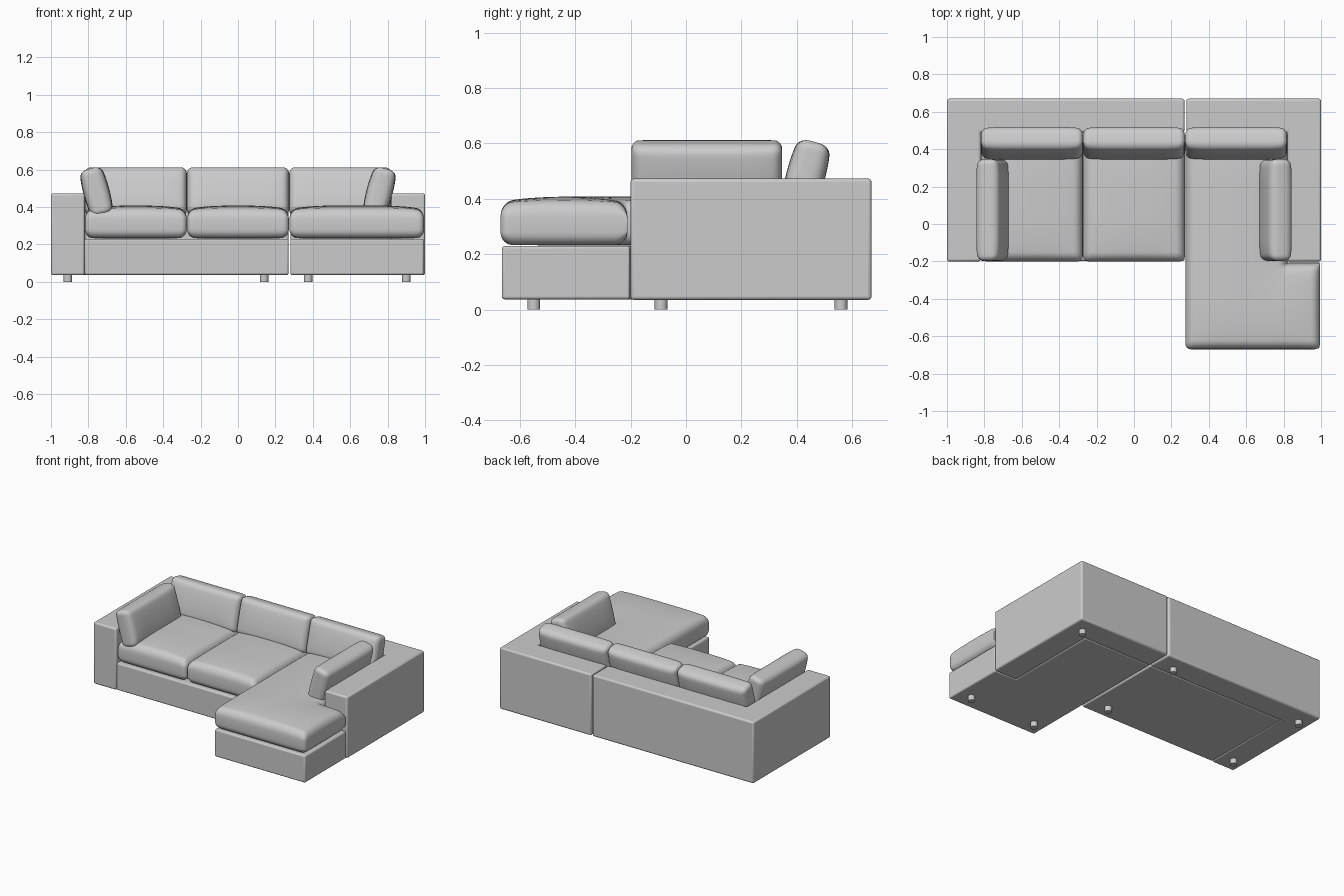
import bpy, bmesh
from math import sqrt, hypot, radians
from mathutils import Matrix

if "Cube" in bpy.data.objects:
    bpy.data.objects.remove(bpy.data.objects["Cube"])


def finish(bm, name, bevel=0.0):
    bmesh.ops.recalc_face_normals(bm, faces=bm.faces[:])
    me = bpy.data.meshes.new(name)
    bm.to_mesh(me)
    bm.free()
    ob = bpy.data.objects.new(name, me)
    bpy.context.collection.objects.link(ob)
    if bevel:
        m = ob.modifiers.new("soft_edges", 'BEVEL')
        m.width, m.segments, m.limit_method = bevel, 3, 'ANGLE'
    bpy.context.view_layer.objects.active = ob
    ob.select_set(True)
    bpy.ops.object.shade_smooth_by_angle(angle=radians(40))
    ob.select_set(False)
    return ob


def prism(name, outline, z0, z1, bevel=0.01):
    bm = bmesh.new()
    f = bm.faces.new([bm.verts.new((x, y, z0)) for x, y in outline])
    ext = bmesh.ops.extrude_face_region(bm, geom=[f])
    top = [v for v in ext["geom"] if isinstance(v, bmesh.types.BMVert)]
    bmesh.ops.translate(bm, vec=(0, 0, z1 - z0), verts=top)
    if not any(len(fc.verts) == len(outline) and
               abs(fc.calc_center_median().z - z0) < 1e-6 for fc in bm.faces):
        bm.faces.new([v for v in bm.verts if abs(v.co.z - z0) < 1e-6])
    return finish(bm, name, bevel)


def stops(half, extra=None):
    # grid lines, closer together near the edges
    near = [0, .002, .006, .012, .02, .03, .042]
    pts = {round(s * (half - d), 4) for d in near for s in (-1, 1)}
    n = max(4, int(half * 2 / 0.03))
    lim = half - .05
    pts |= {round(-lim + 2 * lim * i / n, 4) for i in range(n + 1)}
    if extra is not None:
        pts = {p for p in pts if not extra - .05 < p < extra + .006}
        pts |= {round(extra - d, 4) for d in near}
    return sorted(pts)


def dome(d, r):
    t = 1 - min(max(d, 0) / r, 1)
    return sqrt(1 - t * t)


def cushion(name, w, h, wall, rim, crown_top, crown_low, reach, matrix, notch=None):
    # pillow: upright wall, rounded rim and soft crown; optional corner notch
    a, b, rc = w / 2, h / 2, .03
    nx, ny = notch or (None, None)
    xs, ys = stops(a, nx), stops(b, ny)
    bm = bmesh.new()

    def point(x, y, side):
        ds = [a - x, a + x, b - y, b + y]
        if notch:
            ds.append(hypot(max(nx - x, 0), max(ny - y, 0)))
        r = c = 1
        for d in ds:
            r *= dome(d, rim)
            c *= dome(d, reach)
        z = side * (wall + rim * r + (crown_top if side > 0 else crown_low) * c)
        p, q = (abs(x) - a + rc) / rc, (abs(y) - b + rc) / rc
        if p > 0 and q > 0:
            p, q = p * sqrt(1 - q * q / 2), q * sqrt(1 - p * p / 2)
            x = (a - rc + p * rc) * (1 if x > 0 else -1)
            y = (b - rc + q * rc) * (1 if y > 0 else -1)
        return bm.verts.new((x, y, z))

    def cell(i, j):
        if not (0 <= i < len(xs) - 1 and 0 <= j < len(ys) - 1):
            return False
        return not (notch and xs[i] >= nx - 1e-5 and ys[j] >= ny - 1e-5)

    grids = [[[point(x, y, s) for y in ys] for x in xs] for s in (1, -1)]
    for i in range(len(xs) - 1):
        for j in range(len(ys) - 1):
            if not cell(i, j):
                continue
            ring = [(i, j), (i + 1, j), (i + 1, j + 1), (i, j + 1)]
            for g in grids:
                bm.faces.new([g[k][l] for k, l in ring])
            for n, (di, dj) in enumerate([(0, -1), (1, 0), (0, 1), (-1, 0)]):
                if not cell(i + di, j + dj):
                    (k, l), (m, o) = ring[n], ring[(n + 1) % 4]
                    t, u = grids
                    bm.faces.new([t[k][l], t[m][o], u[m][o], u[k][l]])
    bmesh.ops.delete(bm, geom=[v for v in bm.verts if not v.link_faces], context='VERTS')
    ob = finish(bm, name)
    ob.matrix_world = matrix
    return ob


# Arm-and-back frames
for name, s, end in (("left_frame", -1, .27), ("right_frame", 1, .28)):
    prism(name, [(s, -.2), (s * .82, -.2), (s * .82, .49), (end, .49), (end, .67), (s, .67)],
          .035, .473, .012)

# Seat bases
prism("sofa_base", [(-.82, -.197), (.27, -.197), (.27, .49), (-.82, .49)], .037, .23)
prism("chaise_base", [(.28, -.665), (.993, -.665), (.993, -.202), (.82, -.202),
                      (.82, .49), (.28, .49)], .037, .23)

# Seat cushions
for name, x in (("left_seat_cushion", -.546), ("middle_seat_cushion", 0)):
    cushion(name, .544, .69, .028, .045, .028, .002, .26,
            Matrix.Translation((x, .145, .307)))
cushion("chaise_seat_cushion", .72, 1.16, .028, .045, .028, .002, .26,
        Matrix.Translation((.635, -.09, .307)), notch=(.185, -.122))

# Leaning back and side cushions
lean = Matrix.Rotation(radians(75), 4, 'X')
pads = [("left_back_cushion", -.546, .432, 0), ("middle_back_cushion", 0, .432, 0),
        ("right_back_cushion", .546, .432, 0),
        ("left_side_cushion", -.757, .075, 90), ("right_side_cushion", .757, .075, -90)]
for name, x, y, turn in pads:
    cushion(name, .544, .255, .018, .032, .02, .02, .12,
            Matrix.Translation((x, y, .482)) @ Matrix.Rotation(radians(turn), 4, 'Z') @ lean)

# Feet
for x, y in [(-.91, -.09), (-.91, .56), (.14, -.09), (.14, .56),
             (.375, -.55), (.9, -.55), (.9, .56)]:
    bm = bmesh.new()
    bmesh.ops.create_cone(bm, cap_ends=True, segments=24, radius1=.023, radius2=.023,
                          depth=.04, matrix=Matrix.Translation((x, y, .02)))
    finish(bm, "foot")
